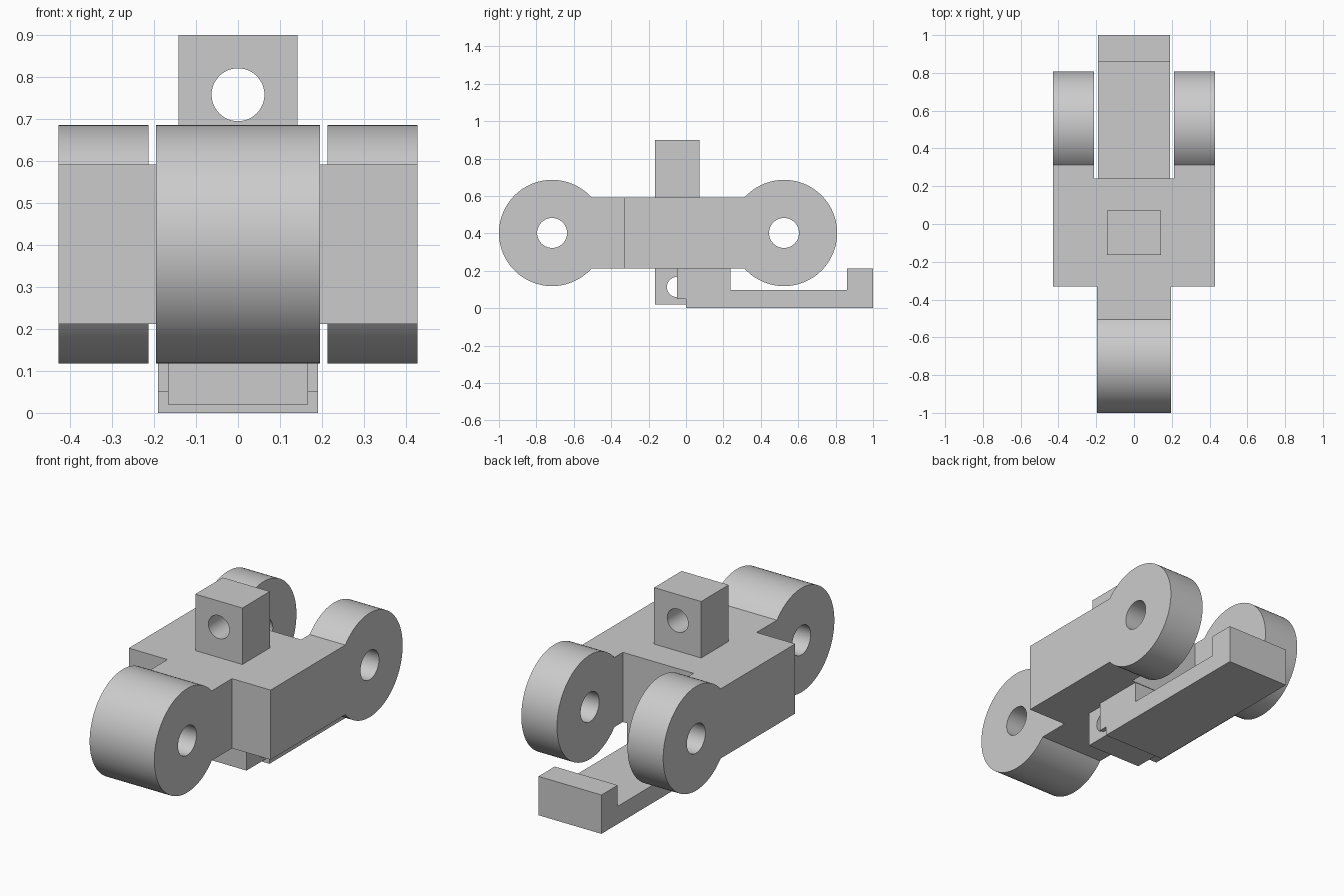
import bpy
import bmesh
from math import asin, cos, pi, sin
from mathutils import Matrix, Vector

cube = bpy.data.objects.get("Cube")
if cube:
    bpy.data.objects.remove(cube)

GREY = (0.6, 0.6, 0.6, 1)
grey = bpy.data.materials.new("plain grey")
grey.use_nodes = True
grey.diffuse_color = GREY
grey.node_tree.nodes["Principled BSDF"].inputs["Base Color"].default_value = GREY


def add_object(name, bm):
    bmesh.ops.recalc_face_normals(bm, faces=bm.faces)
    mesh = bpy.data.meshes.new(name)
    bm.to_mesh(mesh)
    bm.free()
    mesh.materials.append(grey)
    obj = bpy.data.objects.new(name, mesh)
    bpy.context.collection.objects.link(obj)
    return obj


def extrude_profile(name, points, half_width):
    """Extrude a (y, z) outline evenly to both sides along x."""
    bm = bmesh.new()
    face = bm.faces.new([bm.verts.new((-half_width, y, z)) for y, z in points])
    new = bmesh.ops.extrude_face_region(bm, geom=[face])["geom"]
    verts = [v for v in new if isinstance(v, bmesh.types.BMVert)]
    bmesh.ops.translate(bm, verts=verts, vec=(2 * half_width, 0, 0))
    return add_object(name, bm)


def box(name, low, high):
    low, high = Vector(low), Vector(high)
    bm = bmesh.new()
    bmesh.ops.create_cube(bm, size=1, matrix=Matrix.Translation((low + high) / 2)
                          @ Matrix.Diagonal((high - low).to_4d()))
    return add_object(name, bm)


def drill(axis, centre, radius):
    """Round cutter running along the x or y axis."""
    bm = bmesh.new()
    turn = Matrix.Rotation(pi / 2, 4, "Y" if axis == "x" else "X")
    bmesh.ops.create_cone(bm, cap_ends=True, segments=48, radius1=radius,
                          radius2=radius, depth=2,
                          matrix=Matrix.Translation(centre) @ turn)
    return add_object("drill", bm)


def cut(obj, cutters):
    bpy.ops.object.select_all(action="DESELECT")
    bpy.context.view_layer.objects.active = obj
    obj.select_set(True)
    for cutter in cutters:
        cutter.hide_render = True
        mod = obj.modifiers.new("cut", "BOOLEAN")
        mod.operation = "DIFFERENCE"
        mod.solver = "EXACT"
        mod.object = cutter
        bpy.ops.object.modifier_apply(modifier=mod.name)
        bpy.data.objects.remove(cutter)
    bpy.ops.object.shade_smooth_by_angle(angle=pi / 6)


# Link body: two round ends joined by a bar, then notched and drilled
FRONT_Y, REAR_Y, AXLE_Z, RADIUS = -0.716, 0.524, 0.402, 0.284
HALF_BAR, HALF_BODY = 0.19, 0.428
opening = asin(HALF_BAR / RADIUS)
STEPS = 72


def round_end(centre, start, sweep):
    angles = [start + sweep * i / STEPS for i in range(STEPS + 1)]
    return [(centre + RADIUS * cos(a), AXLE_Z + RADIUS * sin(a)) for a in angles]


sweep = 2 * (pi - opening)
outline = (round_end(FRONT_Y, opening, sweep)
           + round_end(REAR_Y, opening - pi, sweep))
link_body = extrude_profile("link_body", outline, HALF_BODY)
cutters = [box("notch", (-0.213, 0.24, -1), (0.213, 2, 2))]
for low, high in ((-1, -0.195), (0.195, 1)):
    cutters.append(box("notch", (low, -2, -1), (high, -0.33, 2)))
for y in (FRONT_Y, REAR_Y):
    cutters.append(drill("x", (0, y, AXLE_Z), 0.08))
cut(link_body, cutters)

# Upper post with an eye running front to back
top_post = box("top_post", (-0.142, -0.165, 0.592), (0.142, 0.072, 0.9))
cut(top_post, [drill("y", (0, 0, 0.758), 0.063)])

# Lower lug with a cross hole
lower_lug = box("lower_lug", (-0.167, -0.165, 0.02), (0.167, 0.072, 0.212))
cut(lower_lug, [drill("x", (0, -0.048, 0.113), 0.054)])

# Hooked foot reaching to the rear
foot_outline = [(-0.048, 0.05), (0, 0.05), (0, 0), (1, 0), (1, 0.212),
                (0.86, 0.212), (0.86, 0.097), (0.237, 0.097),
                (0.237, 0.212), (-0.048, 0.212)]
extrude_profile("hooked_foot", foot_outline, 0.19)
